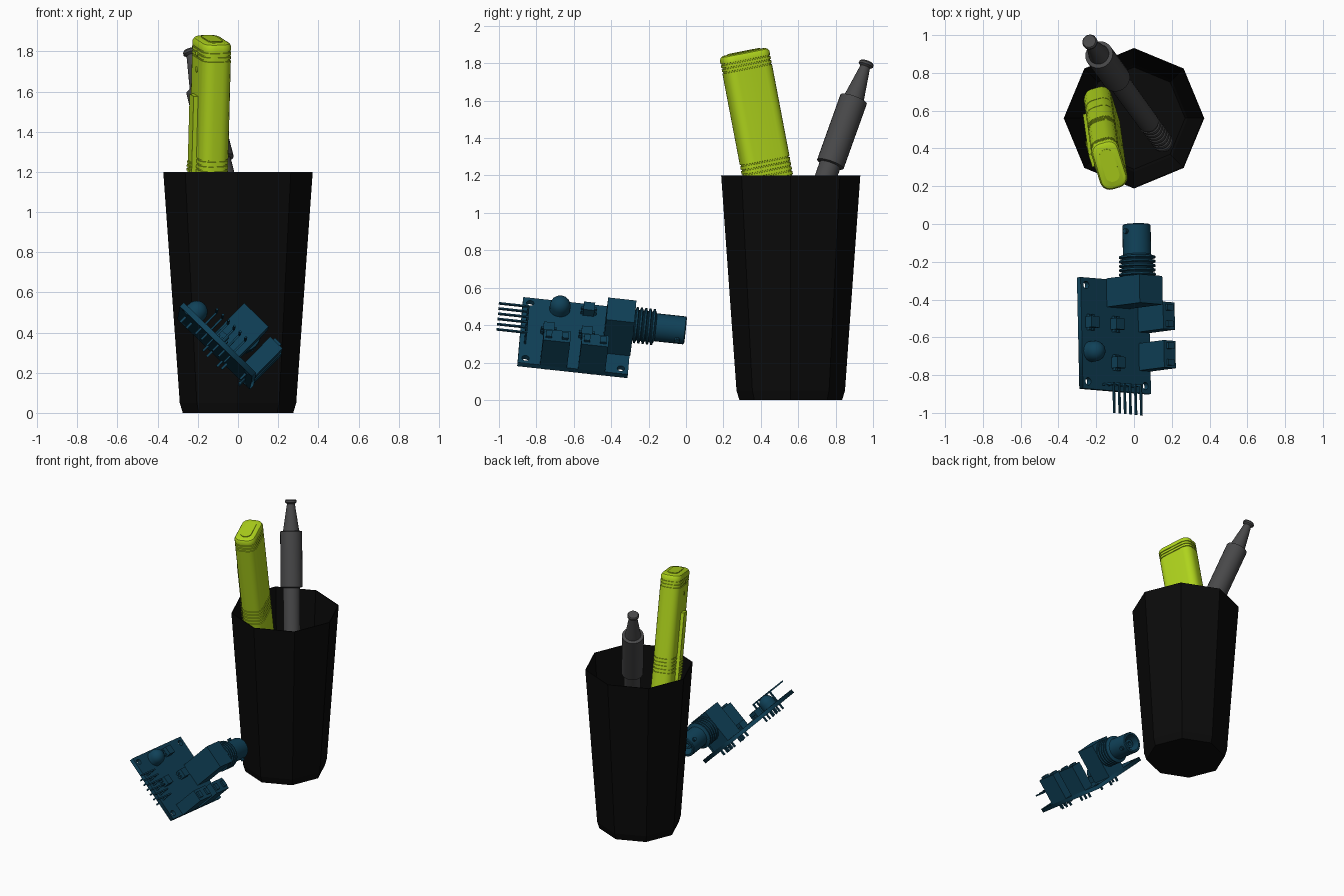
import bpy, bmesh, math
from mathutils import Matrix, Vector

if "Cube" in bpy.data.objects:
    bpy.data.objects.remove(bpy.data.objects["Cube"])


def material(name, rgb):
    m = bpy.data.materials.new(name)
    m.diffuse_color = (*rgb, 1)
    m.use_nodes = True
    m.node_tree.nodes["Principled BSDF"].inputs["Base Color"].default_value = m.diffuse_color
    return m


BLACK = material("black", (0.003, 0.003, 0.003))
GREY = material("dark grey", (0.065, 0.065, 0.067))
LIME = material("lime green", (0.43, 0.66, 0.012))
BLUE = material("deep blue", (0.005, 0.053, 0.098))


def frame(origin, x, z):
    """Local-to-world matrix from an origin, a rough x axis and a z axis."""
    z = Vector(z).normalized()
    y = z.cross(Vector(x)).normalized()
    x = y.cross(z)
    m = Matrix((x, y, z)).transposed().to_4x4()
    m.translation = Vector(origin)
    return m


def finish(name, bm, mat, matrix, smooth=None):
    bmesh.ops.recalc_face_normals(bm, faces=bm.faces)
    me = bpy.data.meshes.new(name)
    bm.to_mesh(me)
    bm.free()
    me.materials.append(mat)
    if smooth:
        me.shade_smooth()
        me.set_sharp_from_angle(angle=math.radians(smooth))
    ob = bpy.data.objects.new(name, me)
    ob.matrix_world = matrix
    bpy.context.collection.objects.link(ob)
    return ob


def loft(name, rings, mat, matrix, smooth=None):
    """Skin a list of equal-length point rings, with both ends capped."""
    bm = bmesh.new()
    vs = [[bm.verts.new(p) for p in r] for r in rings]
    n = len(vs[0])
    for a, b in zip(vs, vs[1:]):
        for i in range(n):
            bm.faces.new((a[i], a[(i + 1) % n], b[(i + 1) % n], b[i]))
    bm.faces.new(vs[0])
    bm.faces.new(vs[-1])
    return finish(name, bm, mat, matrix, smooth)


def lathe(name, profile, sides, mat, matrix, smooth=None):
    ang = [2 * math.pi * i / sides for i in range(sides)]
    rings = [[(r * math.cos(a), r * math.sin(a), z) for a in ang] for r, z in profile]
    return loft(name, rings, mat, matrix, smooth)


def boxes(name, spans, mat, matrix):
    """One object from several (x0, x1, y0, y1, z0, z1) boxes."""
    bm = bmesh.new()
    for x0, x1, y0, y1, z0, z1 in spans:
        m = Matrix.Translation(((x0 + x1) / 2, (y0 + y1) / 2, (z0 + z1) / 2))
        m = m @ Matrix.Diagonal((x1 - x0, y1 - y0, z1 - z0, 1))
        bmesh.ops.create_cube(bm, size=1, matrix=m)
    return finish(name, bm, mat, matrix)


# Eight-sided cup with thin walls
lathe("cup", [(0.275, 0), (0.29, 0.05), (0.372, 1.2), (0.366, 1.2), (0.284, 0.05), (0.27, 0.02)],
      8, BLACK, Matrix.Translation((0, 0.56, 0)))

# Pen leaning to the back left, profile measured down from its tip
pen = frame((-0.235, 0.965, 1.80), (1, 0, 0), (-0.405, 0.555, 1.55))
prof = [(0.034, 0.008), (0.04, 0), (0.04, -0.012), (0.027, -0.022), (0.055, -0.205), (0.075, -0.21),
        (0.075, -0.59), (0.058, -0.595), (0.056, -1.3)]
for k in range(7):                                  # ribbed grip
    z = -1.31 - k * 0.045
    prof += [(0.05, z), (0.05, z - 0.012), (0.056, z - 0.018), (0.056, z - 0.04)]
prof += [(0.045, -1.65), (0.03, -1.69)]
lathe("pen", prof, 24, GREY, pen, 30)

# Flat-sided lime tool: rounded rectangle section lofted down its length
tool = frame((-0.13, 0.31, 1.86), (0.29, -0.957, 0), (0.04, -0.29, 1.52))


def rounded(w, t, r, z, inset=0, steps=5):
    pts = []
    for k, (sx, sy) in enumerate(((1, 1), (-1, 1), (-1, -1), (1, -1))):
        for i in range(steps + 1):
            a = math.pi / 2 * (k + i / steps)
            rr = max(r - inset, 0.004)
            pts.append((sx * (w / 2 - r) + rr * math.cos(a),
                        sy * (t / 2 - r) + rr * math.sin(a), z))
    return pts


steps = [(0, 0.02), (-0.006, 0.008), (-0.02, 0)]
for d in (0.04, 0.062, 0.084, 0.59, 0.615, 0.64, 0.665, 0.69, 1.0, 1.2):
    steps += [(-d, 0), (-d - 0.001, 0.005), (-d - 0.007, 0.005), (-d - 0.008, 0)]
steps += [(-1.52, 0), (-1.55, 0.02)]
loft("tool_body", [rounded(0.265, 0.15, 0.055, z, i) for z, i in steps], LIME, tool, 30)
# Raised stadium panel on the end cap
loft("tool_end_panel", [rounded(0.18, 0.075, 0.036, z) for z in (-0.005, 0.005)], LIME, tool, 30)
# Slider rail and round studs on the left face (local +y or -y, whichever faces -x)
s = 1 if tool.col[1].x < 0 else -1
side = tool @ Matrix.Rotation(-s * math.pi / 2, 4, 'X')     # local z now points out of the face
along = s                                                  # sign of "down the tool" on local y
lo, hi = sorted((along * 0.28, along * 1.42))
boxes("tool_slider_rail", [(-0.035, 0.035, lo, hi, 0.07, 0.098)], LIME, side)
boxes("tool_slider_ribs", [(-0.025, 0.025, along * (0.62 + 0.02 * i) - 0.005,
                            along * (0.62 + 0.02 * i) + 0.005, 0.09, 0.106) for i in range(6)], LIME, side)
for i, d in enumerate((0.07, 0.15)):
    lathe(f"tool_stud_{i + 1}", [(0.015, 0.07), (0.015, 0.078), (0.01, 0.08)], 12, LIME,
          side @ Matrix.Translation((0, along * d, 0)), 30)

# Circuit board frame: x across, y toward the cup, z out of the component side
pcb = frame((-0.27, -0.87, 0.55), (0.716, -0.06, -0.696), (0.697, 0.092, 0.710))
W, L = 0.503, 0.593

# Board with four mounting holes, from a filled flat curve
cu = bpy.data.curves.new("board_outline", 'CURVE')
cu.dimensions, cu.fill_mode, cu.extrude = '2D', 'BOTH', 0.014


def spline(pts):
    sp = cu.splines.new('POLY')
    sp.points.add(len(pts) - 1)
    for p, (x, y) in zip(sp.points, pts):
        p.co = (x, y, 0, 1)
    sp.use_cyclic_u = True


spline([(0, 0), (W, 0), (W, L), (0, L)])
for hx in (0.04, W - 0.04):
    for hy in (0.04, L - 0.04):
        spline([(hx + 0.02 * math.cos(a * math.pi / 8), hy + 0.02 * math.sin(a * math.pi / 8))
                for a in range(16)])
tmp = bpy.data.objects.new("board_outline", cu)
bpy.context.collection.objects.link(tmp)
bpy.context.view_layer.update()
me = bpy.data.meshes.new_from_object(tmp.evaluated_get(bpy.context.evaluated_depsgraph_get()))
bpy.data.objects.remove(tmp)
me.materials.clear()
me.materials.append(BLUE)
board = bpy.data.objects.new("circuit_board", me)
board.matrix_world = pcb @ Matrix.Translation((0, 0, -0.014))
bpy.context.collection.objects.link(board)

# Coaxial socket: block, threaded collar and hollow barrel
boxes("socket_block", [(0.19, 0.36, 0.445, 0.597, 0, 0.25)], BLUE, pcb)
axis = pcb @ Matrix.Translation((0.275, 0.595, 0.15)) @ Matrix.Rotation(-math.pi / 2, 4, 'X')
prof = [(0.08, -0.01)]
for k in range(5):
    z = 0.004 + k * 0.023
    prof += [(0.082, z), (0.097, z + 0.005), (0.097, z + 0.014), (0.082, z + 0.019)]
prof += [(0.075, 0.12), (0.075, 0.275), (0.07, 0.28), (0.058, 0.28), (0.058, 0.13)]
lathe("socket_barrel", prof, 24, BLUE, axis, 30)
lathe("socket_core", [(0.032, 0.125), (0.032, 0.25), (0.014, 0.25), (0.014, 0.2)], 16, BLUE, axis, 30)
for i, a in enumerate((0, math.pi)):                # bayonet lugs
    m = axis @ Matrix.Translation((0, 0, 0.24)) @ Matrix.Rotation(a, 4, 'Z') @ Matrix.Rotation(math.pi / 2, 4, 'Y')
    lathe(f"socket_lug_{i + 1}", [(0.014, 0.06), (0.014, 0.09)], 10, BLUE, m, 30)

# Two edge terminals with a small ledge each
for i, y in enumerate((0.12, 0.325)):
    boxes(f"terminal_{i + 1}", [(0.42, 0.505, y, y + 0.145, 0, 0.19),
                                (0.44, 0.485, y + 0.012, y + 0.045, 0.19, 0.203),
                                (0.44, 0.485, y + 0.1, y + 0.133, 0.19, 0.203)], BLUE, pcb)

# Domed component
dome = [(0.055, 0), (0.055, 0.03)] + [(0.055 * math.cos(a), 0.03 + 0.055 * math.sin(a))
                                     for a in (0.25, 0.5, 0.75, 1.0, 1.25, 1.48)]
lathe("domed_component", dome, 20, BLUE, pcb @ Matrix.Translation((0.066, 0.2, 0)), 35)

# Small chips with side leads
for i, (x, y) in enumerate(((0.06, 0.355), (0.245, 0.355), (0.245, 0.15))):
    boxes(f"chip_{i + 1}", [(x - 0.03, x + 0.03, y - 0.03, y + 0.03, 0, 0.045),
                            (x - 0.02, x - 0.006, y - 0.042, y + 0.042, 0, 0.02),
                            (x + 0.006, x + 0.02, y - 0.042, y + 0.042, 0, 0.02)], BLUE, pcb)

# Row of bent header pins, and solder legs under the board
pins = []
for i in range(6):
    x = 0.15 + 0.04 * i
    pins += [(x - 0.005, x + 0.005, 0.025, 0.035, -0.07, 0.085),
             (x - 0.005, x + 0.005, -0.13, 0.035, 0.075, 0.085)]
boxes("header_pins", pins, BLUE, pcb)
legs = [(x - 0.006, x + 0.006, y - 0.006, y + 0.006, -0.065, 0)
        for x, y in [(0.21, 0.46), (0.34, 0.46), (0.24, 0.53), (0.31, 0.53)]
        + [(0.46, t + o) for t in (0.12, 0.325) for o in (0.03, 0.0725, 0.115)]
        + [(0.045, 0.2), (0.087, 0.2)]]
boxes("solder_legs", legs, BLUE, pcb)
